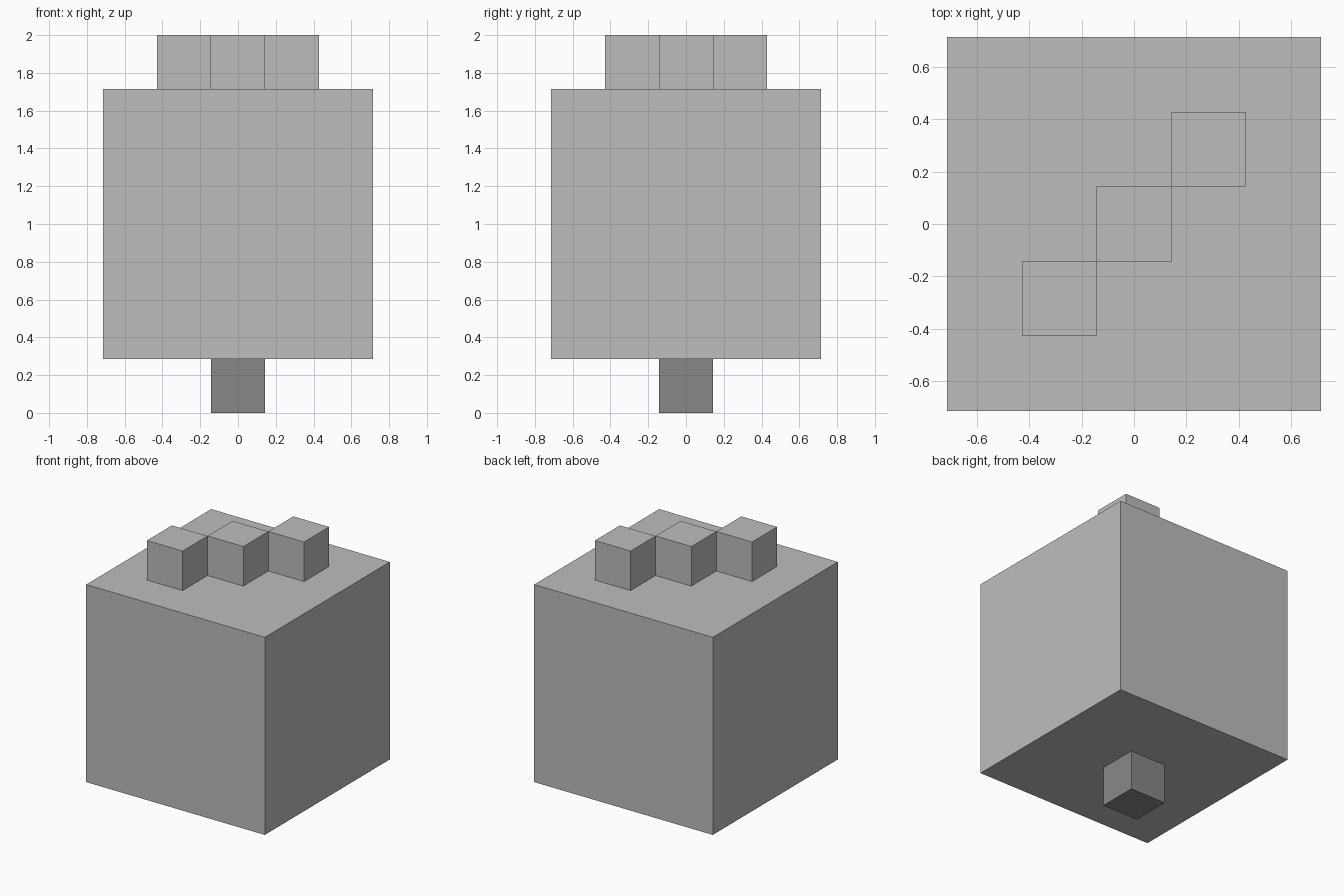
import bpy

cube = bpy.data.objects.get("Cube")
if cube:
    bpy.data.objects.remove(cube, do_unlink=True)

U = 2 / 7  # one small block; the body is five blocks wide


def material(name, color):
    mat = bpy.data.materials.new(name)
    mat.use_nodes = True
    mat.diffuse_color = color
    mat.node_tree.nodes["Principled BSDF"].inputs["Base Color"].default_value = color
    return mat


def block(name, size, center, mat):
    bpy.ops.mesh.primitive_cube_add(size=size, location=center)
    obj = bpy.context.object
    obj.name = name
    obj.data.materials.append(mat)
    return obj


light_grey = material("light grey", (0.50, 0.52, 0.515, 1))
dark_grey = material("dark grey", (0.246, 0.246, 0.246, 1))

# Foot and large body
block("foot", U, (0, 0, U / 2), dark_grey)
block("body", 5 * U, (0, 0, 3.5 * U), light_grey)

# Diagonal row of small blocks on top, touching at their corners
for name, step in (("front_stud", -1), ("middle_stud", 0), ("back_stud", 1)):
    block(name, U, (step * U, step * U, 6.5 * U), light_grey)
